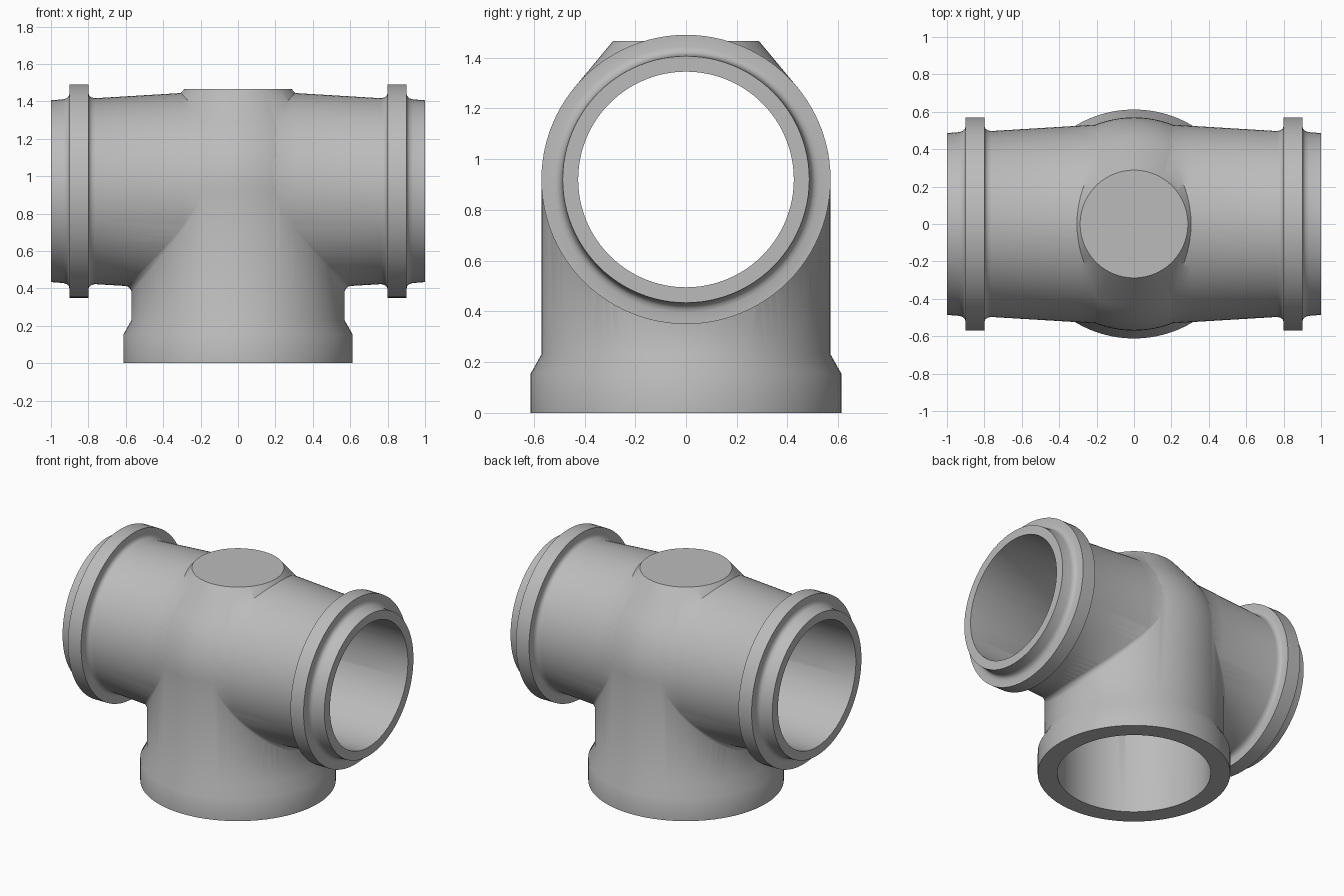
import bpy, bmesh, math
from mathutils import Vector, Matrix

if "Cube" in bpy.data.objects:
    bpy.data.objects.remove(bpy.data.objects["Cube"])

AXIS_Z = 0.92     # height of the horizontal run
R = 0.57          # branch radius
FIL = 0.04        # fillet radius where branch meets run
SIDES = 96

grey = bpy.data.materials.new("cast_grey")
grey.diffuse_color = (0.5, 0.5, 0.5, 1)
grey.use_nodes = True
grey.node_tree.nodes["Principled BSDF"].inputs["Base Color"].default_value = grey.diffuse_color


def finish(name, bm):
    bmesh.ops.recalc_face_normals(bm, faces=bm.faces)
    me = bpy.data.meshes.new(name)
    bm.to_mesh(me)
    bm.free()
    me.materials.append(grey)
    ob = bpy.data.objects.new(name, me)
    bpy.context.collection.objects.link(ob)
    return ob


def lathe(name, profile, matrix=Matrix()):
    """Closed solid from (radius, height) points turned around z."""
    bm = bmesh.new()
    rings = []
    for r, h in profile:
        rings.append([bm.verts.new(matrix @ Vector((r * math.cos(a), r * math.sin(a), h)))
                      for a in (2 * math.pi * i / SIDES for i in range(SIDES))])
    for lo, hi in zip(rings, rings[1:]):
        for i in range(SIDES):
            j = (i + 1) % SIDES
            bm.faces.new((lo[i], lo[j], hi[j], hi[i]))
    bm.faces.new(rings[0][::-1])
    bm.faces.new(rings[-1])
    return finish(name, bm)


def combine(target, tool, operation):
    mod = target.modifiers.new(operation.lower(), 'BOOLEAN')
    mod.operation, mod.solver, mod.object = operation, 'EXACT', tool
    bpy.context.view_layer.objects.active = target
    bpy.ops.object.modifier_apply(modifier=mod.name)
    bpy.data.objects.remove(tool, do_unlink=True)


def run_radius(x):
    return 0.543 - 0.06 * abs(x)


def fillet_collar(name, side):
    """Rolling-ball fillet around the joint on one side of the branch."""
    bm = bmesh.new()
    rings = []
    centre = Vector((0, 0, AXIS_Z))
    for i in range(SIDES):
        phi = 2 * math.pi * (i + 0.5) / SIDES
        s, c = math.sin(phi), math.cos(phi)
        x = 0.4
        for _ in range(12):
            rr = run_radius(x) + FIL
            y = rr * s if c > 0 else rr
            x = math.sqrt((R + FIL) ** 2 - y * y)
        rr = run_radius(x) + FIL
        ball = Vector((x, rr * s, AXIS_Z - rr * c))
        to_run = Vector((0, -s, c))
        base = Vector((0, 0, ball.z)) if c > 0 else centre
        to_branch = (base - ball).normalized()
        pts = [ball + to_run.slerp(to_branch, k / 6) * FIL * 1.02 for k in range(7)]
        pts.append(ball + (to_run + to_branch) * FIL * 1.15)
        rings.append([bm.verts.new((p.x * side, p.y, p.z)) for p in pts])
    for i in range(SIDES):
        a, b = rings[i], rings[(i + 1) % SIDES]
        for k in range(8):
            m = (k + 1) % 8
            bm.faces.new((a[k], a[m], b[m], b[k]))
    return finish(name, bm)


along_x = Matrix.Translation((0, 0, AXIS_Z)) @ Matrix.Rotation(math.pi / 2, 4, 'Y')

# Horizontal run: tapered barrel, filleted flanges and plain spigot ends
half = [(run_radius(0.3), 0.3), (0.497, 0.765), (0.502, 0.785), (0.511, 0.795), (0.524, 0.80),
        (0.57, 0.80), (0.57, 0.90), (0.524, 0.90), (0.508, 0.905), (0.497, 0.915),
        (0.491, 0.935), (0.486, 1.0)]
run = [(r, -h) for r, h in reversed(half)] + [(run_radius(0), 0)] + half
body = lathe("pipe_tee", run, along_x)

# Vertical branch: socket collar, neck, rounded shoulder and flat boss on top
branch = [(0.612, 0), (0.612, 0.155), (0.57, 0.23)]
for k in range(9):
    a = math.radians(39.5 * k / 8)
    branch.append((R * math.cos(a), AXIS_Z + R * math.sin(a)))
branch.append((0.288, 1.465))
combine(body, lathe("branch", branch), 'UNION')

# Fillets between branch and run
for side in (-1, 1):
    combine(body, fillet_collar("fillet", side), 'UNION')

# Bores: domed branch bore and straight run bore
bore = [(0.488, -0.1)]
for k in range(12):
    a = math.radians(86 * k / 11)
    bore.append((0.488 * math.cos(a), AXIS_Z + 0.488 * math.sin(a)))
combine(body, lathe("branch_bore", bore), 'DIFFERENCE')
combine(body, lathe("run_bore", [(0.425, -1.1), (0.425, 1.1)], along_x), 'DIFFERENCE')

# Smooth shading with crisp rims
bpy.ops.object.select_all(action='DESELECT')
body.select_set(True)
bpy.context.view_layer.objects.active = body
bpy.ops.object.shade_smooth_by_angle(angle=math.radians(35))
